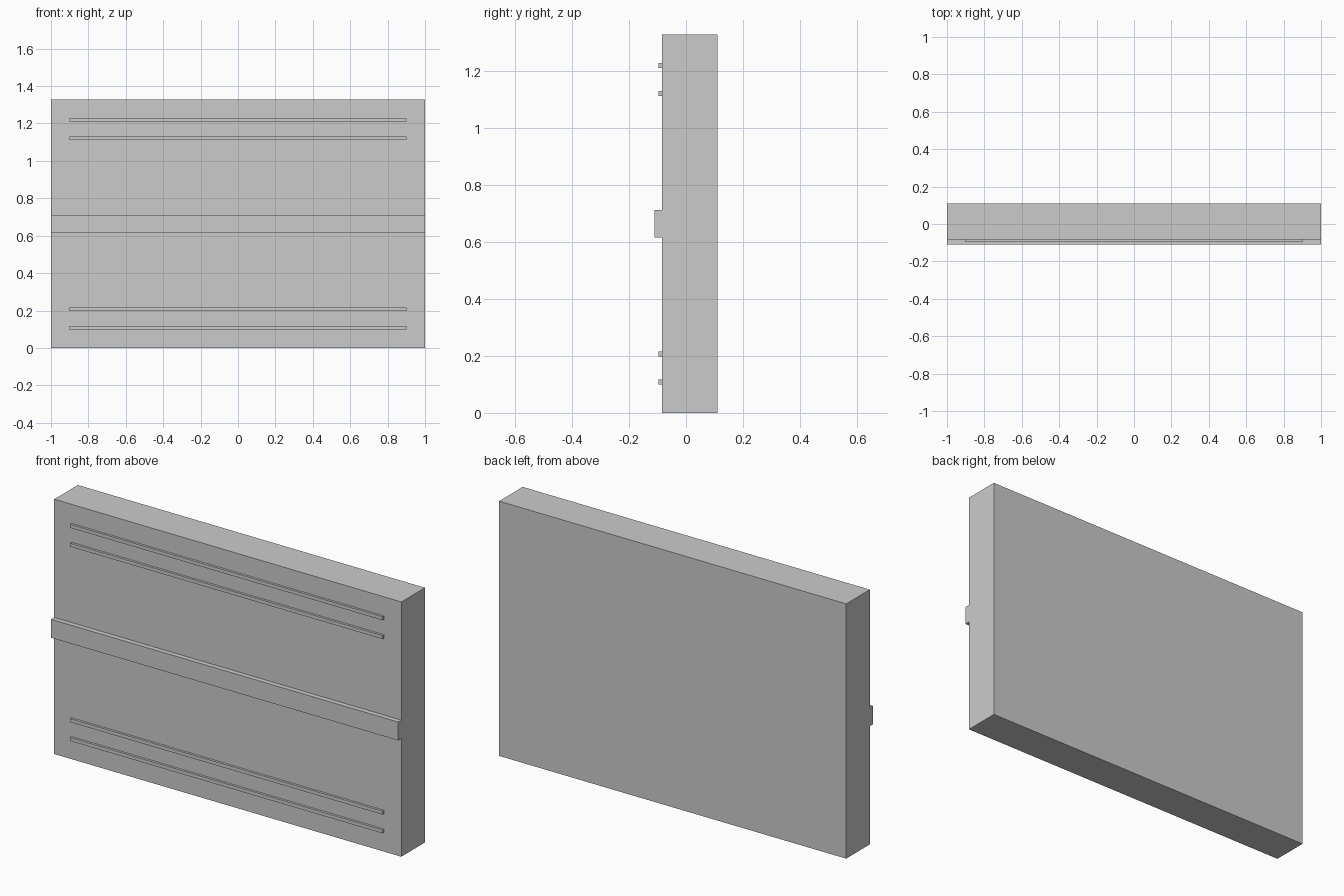
import bpy

if "Cube" in bpy.data.objects:
    bpy.data.objects.remove(bpy.data.objects["Cube"])

HEIGHT = 1.327
MID_Z = HEIGHT / 2
PANEL_FRONT = -0.084


def box(name, x, y, z):
    """Axis-aligned box from (min, max) ranges."""
    bpy.ops.mesh.primitive_cube_add(size=1, location=[(a + b) / 2 for a, b in (x, y, z)])
    obj = bpy.context.object
    obj.name = name
    obj.scale = [b - a for a, b in (x, y, z)]
    bpy.ops.object.transform_apply(location=False, rotation=False, scale=True)
    return obj


# Main slab
box("wall_panel", (-1, 1), (PANEL_FRONT, 0.11), (0, HEIGHT))

# Wide rail across the middle of the front
box("middle_rail", (-1, 1), (-0.11, PANEL_FRONT), (MID_Z - 0.048, MID_Z + 0.048))

# Paired thin ribs, mirrored above and below the rail
for side, sign in (("upper", 1), ("lower", -1)):
    for place, offset in (("inner", 0.457), ("outer", 0.555)):
        z = MID_Z + sign * offset
        box(f"{side}_{place}_rib", (-0.9, 0.9), (-0.096, PANEL_FRONT), (z - 0.009, z + 0.009))
